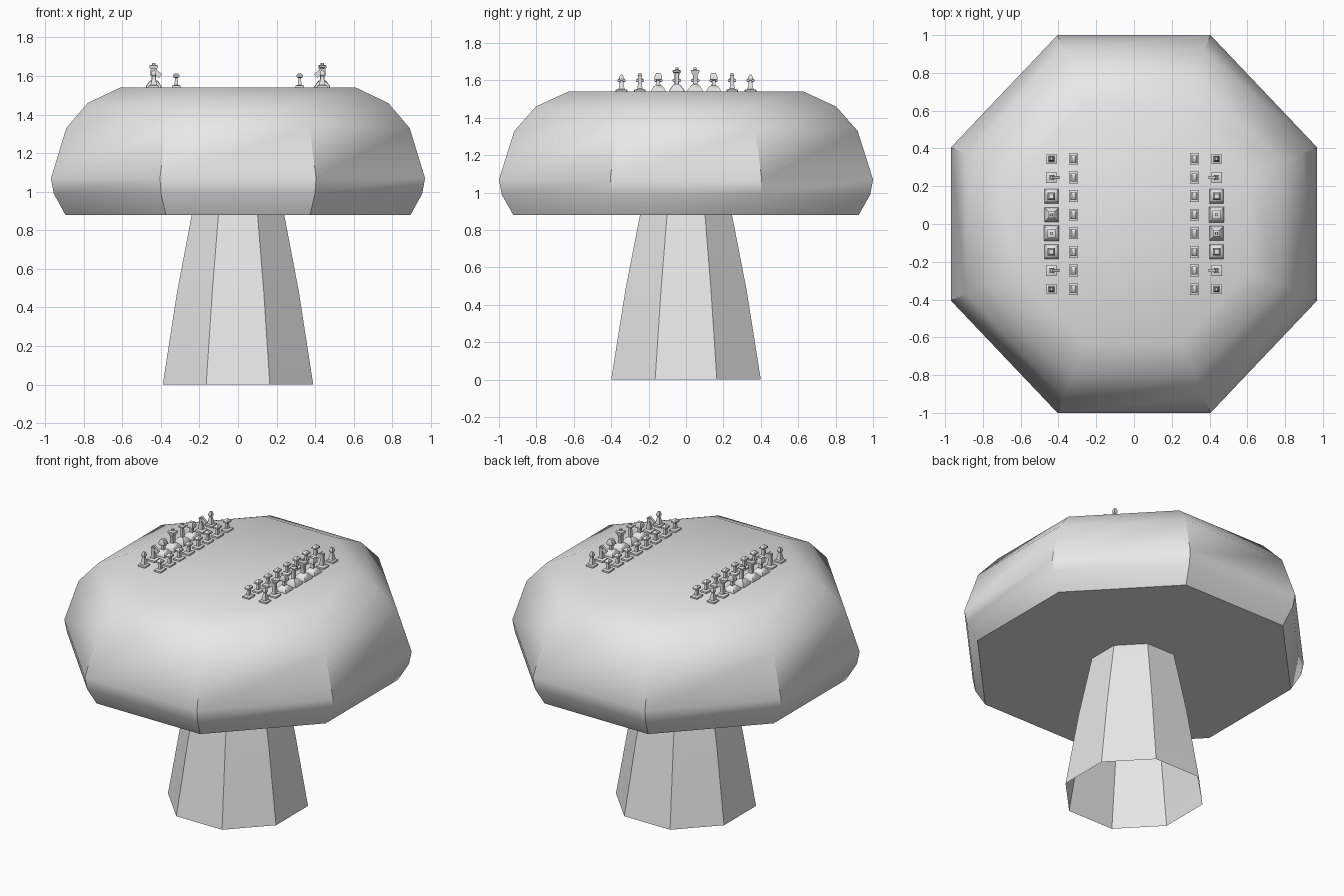
import bpy
import bmesh
from math import pi, radians
from mathutils import Matrix

cube = bpy.data.objects.get("Cube")
if cube:
    bpy.data.objects.remove(cube, do_unlink=True)

grey = bpy.data.materials.new("light grey")
grey.use_nodes = True
grey.diffuse_color = (0.8, 0.8, 0.8, 1)
grey.node_tree.nodes["Principled BSDF"].inputs["Base Color"].default_value = (0.8, 0.8, 0.8, 1)


def octagon(half_x, half_y, flat):
    """Eight corners, counter-clockwise; flat is half the length of the straight sides."""
    quarter = [(half_x, flat), (flat, half_y)]
    upper = quarter + [(-x, y) for x, y in reversed(quarter)]
    return upper + [(-x, -y) for x, y in upper]


SQUARE = [(1, 1), (-1, 1), (-1, -1), (1, -1)]


def loft(bm, outline, rings, close_bottom=True, close_top=True):
    """Stack scaled copies of the outline; each ring is (x scale, y scale, z)."""
    loops = [[bm.verts.new((x * sx, y * sy, z)) for x, y in outline] for sx, sy, z in rings]
    n = len(outline)
    for low, high in zip(loops, loops[1:]):
        for i in range(n):
            j = (i + 1) % n
            bm.faces.new((low[i], low[j], high[j], high[i]))
    if close_bottom:
        bm.faces.new(loops[0][::-1])
    if close_top:
        bm.faces.new(loops[-1])


def to_mesh(bm, name):
    """Smooth shading that keeps edges above 40 degrees sharp."""
    bm.normal_update()
    for face in bm.faces:
        face.smooth = True
    for edge in bm.edges:
        edge.smooth = edge.calc_face_angle(0) < radians(40)
    mesh = bpy.data.meshes.new(name)
    bm.to_mesh(mesh)
    bm.free()
    mesh.materials.append(grey)
    return mesh


def place(mesh, name, location=(0, 0, 0), turn=0):
    obj = bpy.data.objects.new(name, mesh)
    obj.location = location
    obj.rotation_euler.z = turn
    bpy.context.collection.objects.link(obj)


# Mushroom cap, which is the table top
TOP = 1.54
bm = bmesh.new()
profile = [(0.923, 0.88), (0.985, 0.99), (1, 1.07), (0.918, 1.33), (0.803, 1.46), (0.63, TOP)]
loft(bm, octagon(0.97, 1.0, 0.405), [(s, s, z) for s, z in profile])
place(to_mesh(bm, "cap"), "cap")

# Hollow stem, open underneath
bm = bmesh.new()
profile = [(1, 0), (0.81, 0.48), (0.615, 0.88)]
loft(bm, octagon(0.39, 0.40, 0.165), [(s, s, z) for s, z in profile], False, False)
place(to_mesh(bm, "stem"), "stem")


def square_piece(name, profile, stretch=1.0, head=None):
    """Square-sided game piece from (half width, height) pairs."""
    bm = bmesh.new()
    loft(bm, SQUARE, [(w, w * stretch, z) for w, z in profile])
    if head:
        size, tilt, centre = head
        matrix = Matrix.Translation(centre) @ Matrix.Rotation(tilt, 4, "Y") @ Matrix.Diagonal((*size, 1))
        bmesh.ops.create_cube(bm, size=1, matrix=matrix)
    return to_mesh(bm, name)


pawn = square_piece("pawn", [
    (0.023, 0), (0.023, 0.01), (0.009, 0.014), (0.007, 0.05),
    (0.016, 0.054), (0.016, 0.064), (0.008, 0.073)], 1.35)
rook = square_piece("rook", [
    (0.026, 0), (0.026, 0.01), (0.016, 0.014), (0.007, 0.06),
    (0.012, 0.066), (0.012, 0.076), (0.006, 0.092)])
knight = square_piece("knight", [
    (0.028, 0), (0.028, 0.01), (0.013, 0.016), (0.009, 0.07), (0.012, 0.088)],
    head=((0.05, 0.014, 0.026), radians(40), (0.016, 0, 0.075)))
bishop = square_piece("bishop", [
    (0.038, 0), (0.038, 0.008), (0.022, 0.03), (0.01, 0.034), (0.01, 0.06),
    (0.02, 0.066), (0.02, 0.08), (0.012, 0.1)])
queen = square_piece("queen", [
    (0.038, 0), (0.038, 0.008), (0.02, 0.034), (0.01, 0.04), (0.008, 0.1),
    (0.018, 0.104), (0.018, 0.112), (0.007, 0.118), (0.006, 0.128)])
king = square_piece("king", [
    (0.04, 0), (0.04, 0.008), (0.022, 0.034), (0.011, 0.04), (0.011, 0.085),
    (0.022, 0.105), (0.022, 0.114), (0.008, 0.118), (0.008, 0.128)])

# Two facing sides, each with a back row and a row of pawns
back_row = [rook, knight, bishop, king, queen, bishop, knight, rook]
for side, facing in (("right", 1), ("left", -1)):
    turn = 0 if facing == 1 else pi
    for i, piece in enumerate(back_row):
        y = facing * (i - 3.5) * 0.0985
        place(piece, f"{side}_{piece.name}_{i + 1}", (-facing * 0.437, y, TOP), turn)
        place(pawn, f"{side}_pawn_{i + 1}", (-facing * 0.32, y, TOP), turn)
